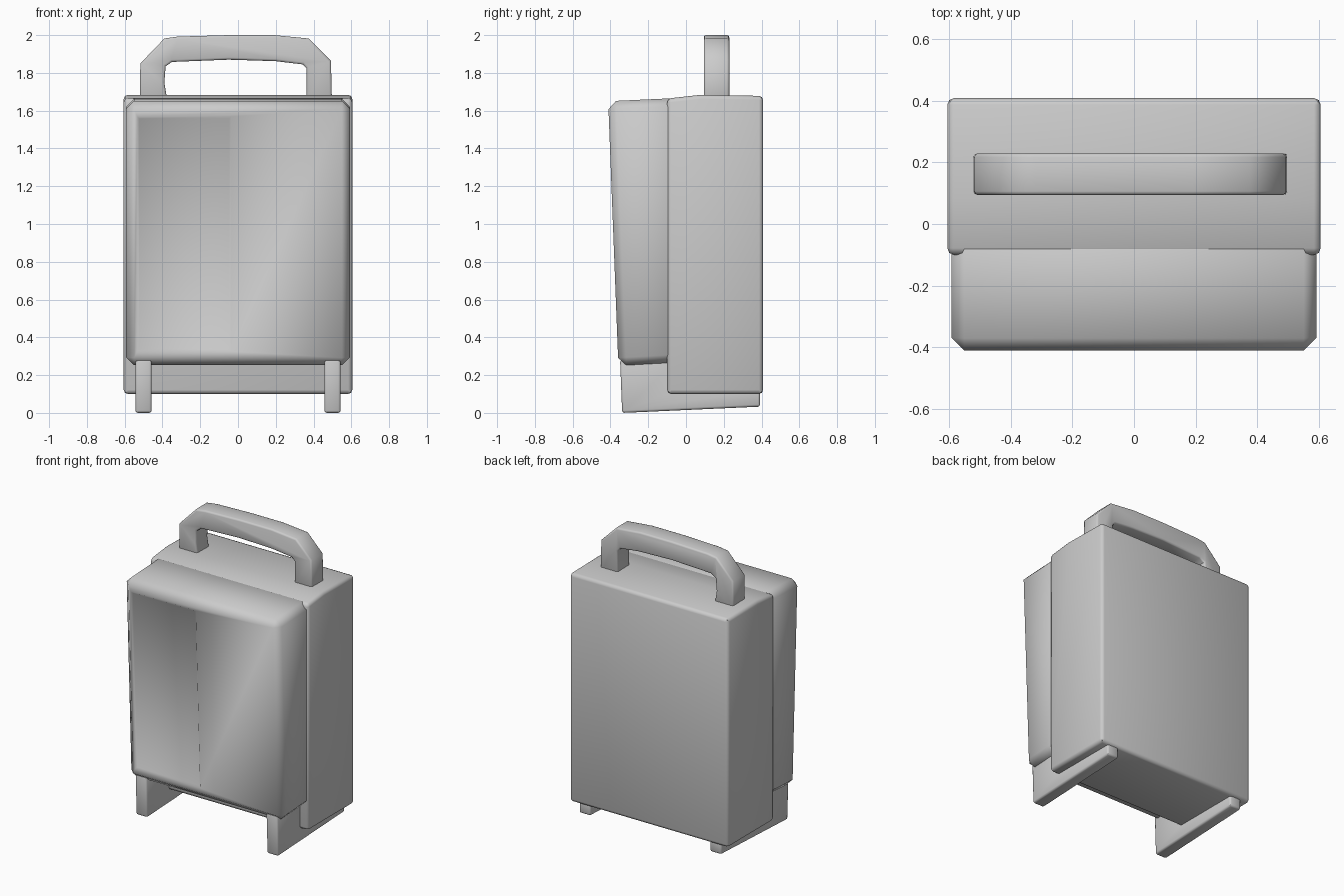
import bpy, bmesh

if "Cube" in bpy.data.objects:
    bpy.data.objects.remove(bpy.data.objects["Cube"])


def prism(name, profile, axis, lo, hi, bevel=0.015, segments=2, angle=0.5):
    """Extrude a 2D profile along x (profile is y,z) or y (profile is x,z)."""
    def place(p, d):
        return (d, p[0], p[1]) if axis == 'x' else (p[0], d, p[1])
    bm = bmesh.new()
    a = [bm.verts.new(place(p, lo)) for p in profile]
    b = [bm.verts.new(place(p, hi)) for p in profile]
    n = len(profile)
    bm.faces.new(a)
    bm.faces.new(b[::-1])
    for i in range(n):
        j = (i + 1) % n
        bm.faces.new((a[j], a[i], b[i], b[j]))
    bmesh.ops.recalc_face_normals(bm, faces=bm.faces)
    me = bpy.data.meshes.new(name)
    bm.to_mesh(me)
    bm.free()
    ob = bpy.data.objects.new(name, me)
    bpy.context.collection.objects.link(ob)
    if bevel:
        mod = ob.modifiers.new("Bevel", 'BEVEL')
        mod.width = bevel
        mod.segments = segments
        mod.limit_method = 'ANGLE'
        mod.angle_limit = angle
    return ob


def activate(ob):
    bpy.ops.object.select_all(action='DESELECT')
    ob.select_set(True)
    bpy.context.view_layer.objects.active = ob


def smooth(ob):
    activate(ob)
    for m in list(ob.modifiers):
        bpy.ops.object.modifier_apply(modifier=m.name)
    bpy.ops.object.shade_smooth_by_angle(angle=0.8)


# Rear shell: the main body with a slightly crowned top
shell = prism("rear_shell",
              [(-0.10, 0.10), (0.408, 0.10), (0.408, 1.678), (0.08, 1.684), (-0.10, 1.664)],
              'x', -0.605, 0.605, bevel=0.022)
smooth(shell)

# Front cover: leaning face, wide chamfers, tucked into the shell
cover = prism("front_cover",
              [(-0.358, 0.250), (0.0, 0.270), (0.0, 1.669), (-0.412, 1.650)],
              'x', -0.592, 0.592, bevel=0.042, segments=1)


def face_y(z):
    return -0.358 - 0.054 * (z - 0.25) / 1.40


# Shallow panel recess on the left half, cut with a tapered block
bm = bmesh.new()
rings = []
for dy, inset in ((-0.02, -0.02), (0.010, 0.012)):
    x0, x1, z0, z1 = -0.535 + inset, -0.035 - inset, 0.325 + inset, 1.57 - inset
    rings.append([bm.verts.new((x, face_y(z) + dy, z))
                  for x, z in ((x0, z0), (x1, z0), (x1, z1), (x0, z1))])
bm.faces.new(rings[0])
bm.faces.new(rings[1][::-1])
for i in range(4):
    j = (i + 1) % 4
    bm.faces.new((rings[0][j], rings[0][i], rings[1][i], rings[1][j]))
bmesh.ops.recalc_face_normals(bm, faces=bm.faces)
me = bpy.data.meshes.new("recess_cutter")
bm.to_mesh(me)
bm.free()
cutter = bpy.data.objects.new("recess_cutter", me)
bpy.context.collection.objects.link(cutter)
cutter.hide_render = True
cut = cover.modifiers.new("Recess", 'BOOLEAN')
cut.object = cutter
cut.operation = 'DIFFERENCE'
cut.solver = 'EXACT'
smooth(cover)
bpy.data.objects.remove(cutter)

# Feet: two runners, tall under the cover and thin under the shell
for side, name in ((-1, "left_foot"), (1, "right_foot")):
    foot = prism(name,
                 [(-0.338, 0.0), (0.392, 0.033), (0.392, 0.13), (-0.05, 0.13),
                  (-0.05, 0.28), (-0.349, 0.28)],
                 'x', side * 0.5 - 0.043, side * 0.5 + 0.043, bevel=0.012)
    smooth(foot)

# Carrying handle: slightly uneven arch standing on the shell
outer = [(-0.52, 1.66), (-0.517, 1.85), (-0.39, 1.982), (-0.32, 1.992), (-0.05, 2.0),
         (0.19, 2.0), (0.375, 1.982), (0.492, 1.865), (0.497, 1.66)]
inner = [(0.362, 1.66), (0.362, 1.825), (0.342, 1.845), (0.20, 1.862), (-0.05, 1.87),
         (-0.35, 1.858), (-0.383, 1.835), (-0.39, 1.75), (-0.375, 1.66)]
handle = prism("carry_handle", outer + inner, 'y', 0.094, 0.229, bevel=0.012, angle=1.2)
smooth(handle)
